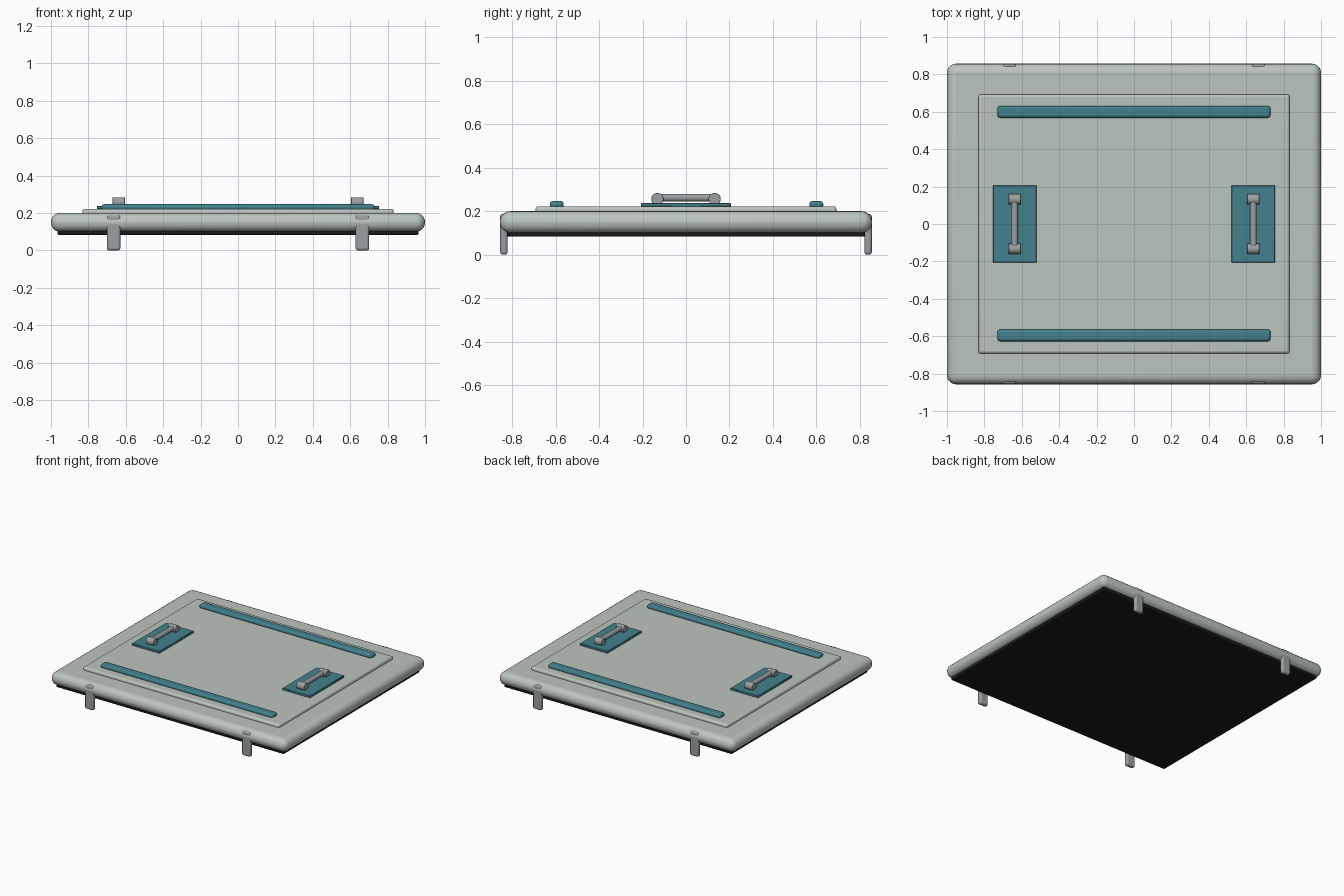
import bpy, math

if "Cube" in bpy.data.objects:
    bpy.data.objects.remove(bpy.data.objects["Cube"])


def material(name, colour):
    m = bpy.data.materials.new(name)
    m.diffuse_color = (*colour, 1)
    m.use_nodes = True
    m.node_tree.nodes["Principled BSDF"].inputs["Base Color"].default_value = m.diffuse_color
    return m


shell_mat = material("pale_shell", (0.50, 0.56, 0.53))
teal_mat = material("teal", (0.055, 0.22, 0.26))
black_mat = material("black_rubber", (0.01, 0.011, 0.011))
metal_mat = material("grey_metal", (0.33, 0.35, 0.36))


def finish(o, name, mat, bevel, segments):
    o.name = name
    o.data.materials.append(mat)
    if bevel:
        b = o.modifiers.new("bevel", "BEVEL")
        b.width = bevel
        b.segments = segments
        b.limit_method = "ANGLE"
    bpy.ops.object.shade_smooth_by_angle(angle=math.radians(35))
    return o


def box(name, centre, size, mat, bevel=0, segments=3):
    bpy.ops.mesh.primitive_cube_add(size=1, location=centre)
    o = bpy.context.object
    o.scale = size
    bpy.ops.object.transform_apply(location=False, rotation=False, scale=True)
    return finish(o, name, mat, bevel, segments)


def rod(name, centre, radius, length, axis, mat, bevel=0):
    rot = (0, math.pi / 2, 0) if axis == "x" else (math.pi / 2, 0, 0)
    bpy.ops.mesh.primitive_cylinder_add(vertices=24, radius=radius, depth=length,
                                        location=centre, rotation=rot)
    return finish(bpy.context.object, name, mat, bevel, 2)


# Slab, raised panel and the rubber seal beneath
box("lid_body", (0, 0, 0.15), (2.0, 1.714, 0.10), shell_mat, 0.048, 5)
box("raised_panel", (0, 0, 0.205), (1.664, 1.386, 0.034), shell_mat, 0.014, 3)
box("under_seal", (0, 0, 0.105), (1.93, 1.65, 0.044), black_mat, 0.006, 2)

# Long ribs along the front and back of the panel
for side, y in (("front", -0.595), ("back", 0.6)):
    box(side + "_rib", (0, y, 0.23), (1.46, 0.064, 0.034), teal_mat, 0.015, 3)

for side, s in (("left", -1), ("right", 1)):
    # Handle plate with two round mounts and a grip bar
    x = s * 0.638
    box(side + "_handle_plate", (x, 0, 0.229), (0.234, 0.414, 0.018), teal_mat, 0.003, 1)
    for end, t in (("front", -1), ("back", 1)):
        rod(f"{side}_{end}_handle_mount", (x, t * 0.132, 0.256), 0.028, 0.066, "x",
            metal_mat, 0.003)
    rod(side + "_handle_grip", (x, 0, 0.262), 0.018, 0.264, "y", metal_mat)

    # Edge latches that reach down to the ground
    for end, t in (("front", -1), ("back", 1)):
        box(f"{end}_{side}_latch", (s * 0.665, t * 0.8385, 0.0935), (0.072, 0.034, 0.187),
            metal_mat, 0.012, 3)
